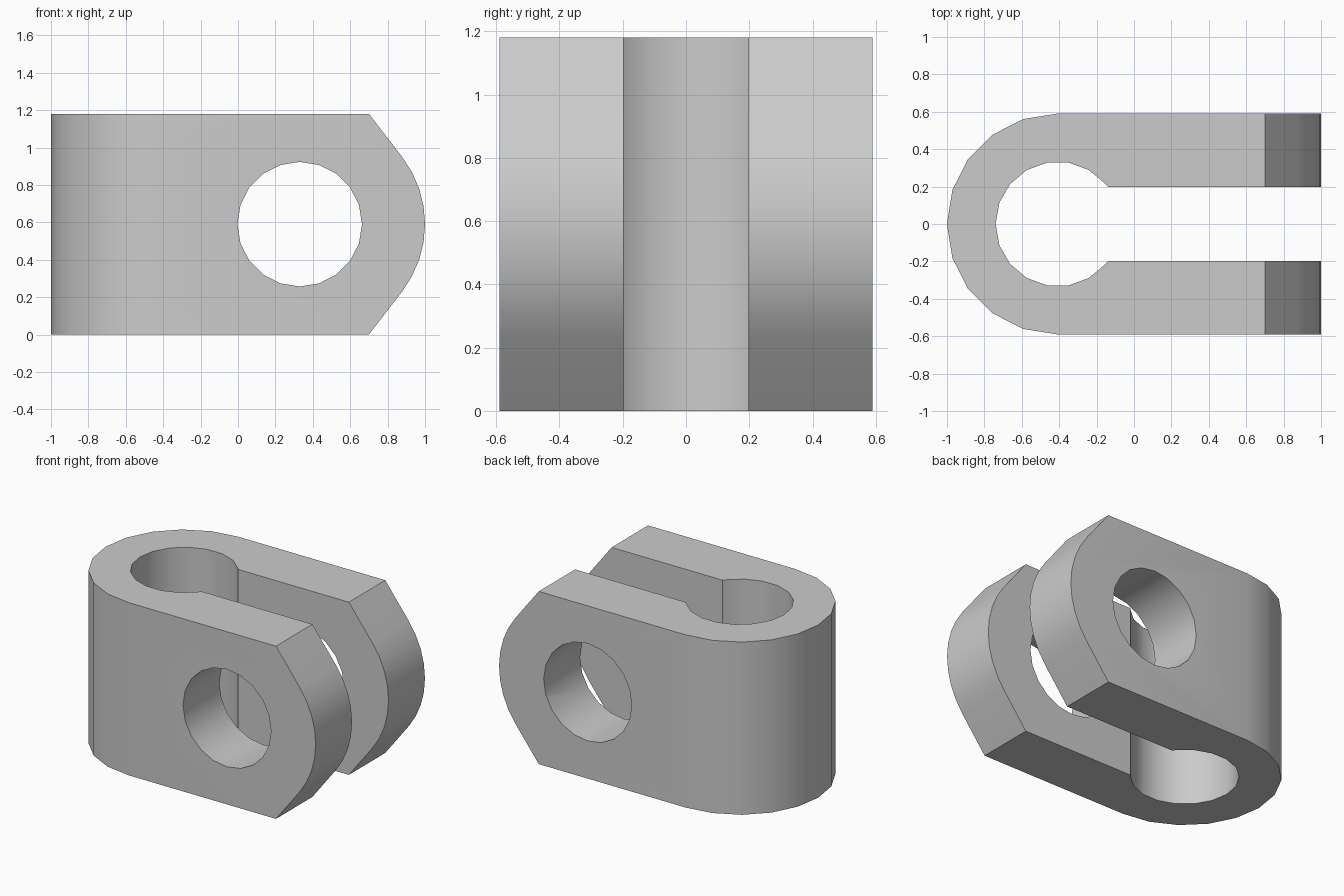
import bpy
import bmesh
from math import cos, sin, acos, atan2, hypot, radians, pi
from mathutils import Vector

default = bpy.data.objects.get("Cube")
if default:
    bpy.data.objects.remove(default, do_unlink=True)

R = 0.59            # outer radius, half width and half height
HEIGHT = 2 * R
SLOT = 0.197        # half width of the slot
BORE = 0.333        # radius of both round holes

grey = bpy.data.materials.new("plain_grey")
grey.use_nodes = True
colour = (0.6, 0.6, 0.6, 1)
grey.diffuse_color = colour
grey.node_tree.nodes["Principled BSDF"].inputs["Base Color"].default_value = colour


def arc(cx, cy, r, start, end, steps):
    """Points along a circular arc, angles in radians."""
    angles = [start + (end - start) * i / steps for i in range(steps + 1)]
    return [(cx + r * cos(a), cy + r * sin(a)) for a in angles]


def prism(name, points, place, direction):
    """Extrude a closed 2D profile into a solid object."""
    bm = bmesh.new()
    face = bm.faces.new([bm.verts.new(place(u, v)) for u, v in points])
    moved = bmesh.ops.extrude_face_region(bm, geom=[face])["geom"]
    bmesh.ops.translate(bm, vec=Vector(direction),
                        verts=[g for g in moved if isinstance(g, bmesh.types.BMVert)])
    bmesh.ops.recalc_face_normals(bm, faces=bm.faces)
    mesh = bpy.data.meshes.new(name)
    bm.to_mesh(mesh)
    bm.free()
    mesh.materials.append(grey)
    obj = bpy.data.objects.new(name, mesh)
    bpy.context.collection.objects.link(obj)
    return obj


def carve(target, cutter, operation):
    mod = target.modifiers.new(cutter.name, "BOOLEAN")
    mod.operation = operation
    mod.solver = "EXACT"
    mod.object = cutter
    cutter.hide_render = True


# Clevis: U-shaped plan, with a round eye opening into the slot
eye_x = -0.407
step = radians(20)
outer = arc(-1 + R, 0, R, pi / 2, 3 * pi / 2, 10)
eye = arc(eye_x, 0, BORE, -2 * step, -16 * step, 14)
mouth_x = eye_x + (BORE ** 2 - SLOT ** 2) ** 0.5
far = 1.2
plan = ([(far, R)] + outer + [(far, -R), (far, -SLOT), (mouth_x, -SLOT)]
        + eye + [(mouth_x, SLOT), (far, SLOT)])
clevis = prism("clevis", plan, lambda u, v: (u, v, -0.1), (0, 0, HEIGHT + 0.2))

# Side outline: rounded nose with sloping shoulders tangent to it
shoulder_x, nose_x = 0.70, 1 - R
run = shoulder_x - nose_x
tangent = atan2(R, run) - acos(R / hypot(run, R))
nose = arc(nose_x, R, R, -tangent, tangent, 8)
side = ([(-far, 0), (shoulder_x, 0)] + nose + [(shoulder_x, HEIGHT), (-far, HEIGHT)])
side_outline = prism("side_outline", side, lambda u, v: (u, -1, v), (0, 2, 0))

# Pin hole through both arms
pin = arc(0.33, R, BORE, 0, 2 * pi, 20)[:-1]
pin_hole = prism("pin_hole", pin, lambda u, v: (u, -1, v), (0, 2, 0))

carve(clevis, side_outline, "INTERSECT")
carve(clevis, pin_hole, "DIFFERENCE")

# Bake the cuts and drop the cutters
bpy.context.view_layer.update()
evaluated = clevis.evaluated_get(bpy.context.evaluated_depsgraph_get())
baked = bpy.data.meshes.new_from_object(evaluated)
clevis.modifiers.clear()
clevis.data = baked
clevis.data.name = "clevis"
for cutter in (side_outline, pin_hole):
    bpy.data.objects.remove(cutter, do_unlink=True)

# Smooth round walls, crisp rims
bpy.ops.object.select_all(action="DESELECT")
clevis.select_set(True)
bpy.context.view_layer.objects.active = clevis
bpy.ops.object.shade_smooth_by_angle(angle=radians(30))
